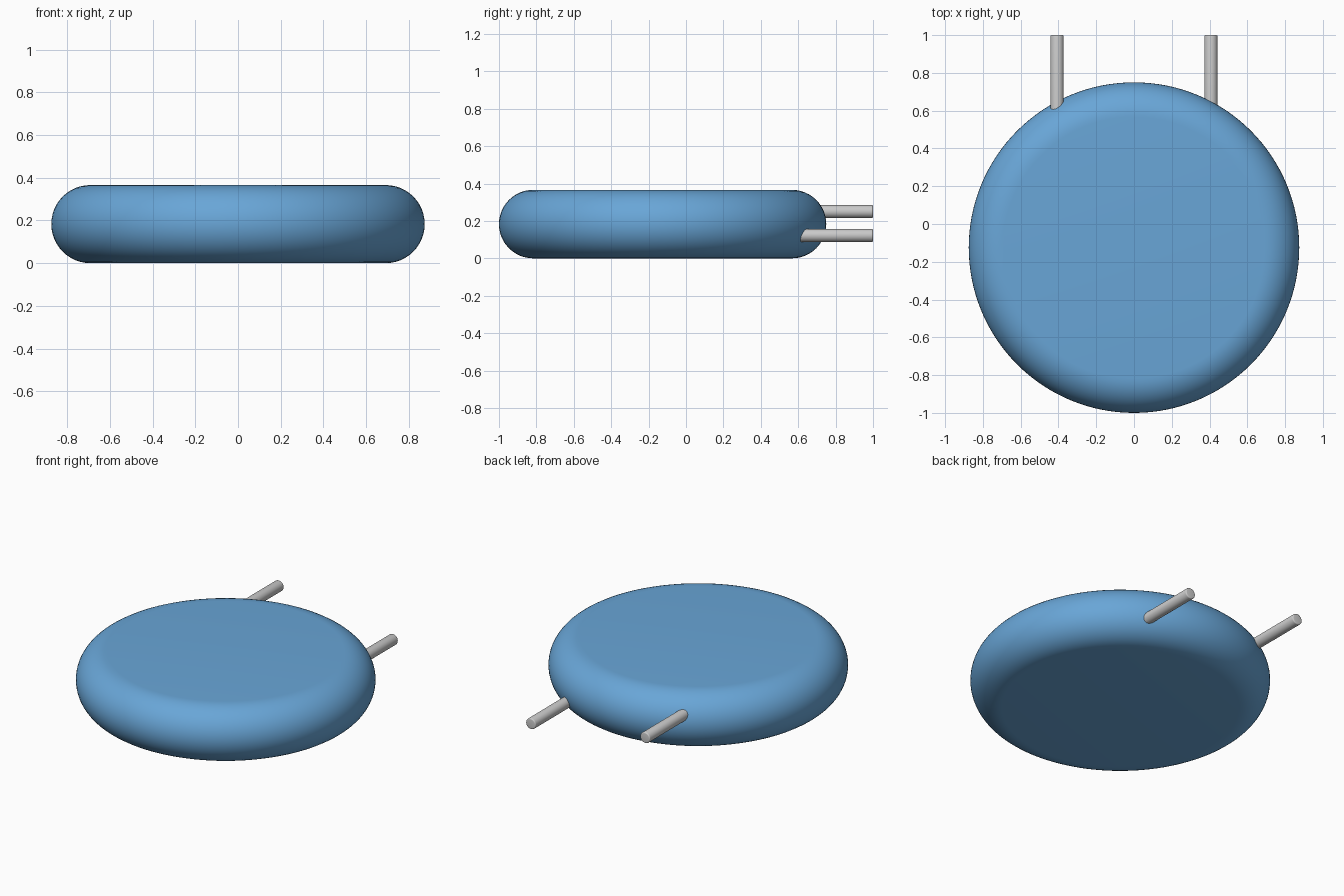
import bpy, bmesh
from math import pi, sin, cos
from mathutils import Matrix, Vector

if "Cube" in bpy.data.objects:
    bpy.data.objects.remove(bpy.data.objects["Cube"])


def lathe(name, profile, steps, matrix, angle):
    """Revolve an (r, z) profile around z, then place it."""
    bm = bmesh.new()
    verts = [bm.verts.new((r, 0, z)) for r, z in profile]
    edges = [bm.edges.new(p) for p in zip(verts, verts[1:])]
    bmesh.ops.spin(bm, geom=verts + edges, cent=(0, 0, 0), axis=(0, 0, 1),
                   angle=2 * pi, steps=steps)
    bmesh.ops.remove_doubles(bm, verts=bm.verts, dist=1e-5)
    bmesh.ops.recalc_face_normals(bm, faces=bm.faces)
    bm.transform(matrix)
    mesh = bpy.data.meshes.new(name)
    bm.to_mesh(mesh)
    bm.free()
    obj = bpy.data.objects.new(name, mesh)
    bpy.context.collection.objects.link(obj)
    bpy.ops.object.select_all(action='DESELECT')
    obj.select_set(True)
    bpy.context.view_layer.objects.active = obj
    bpy.ops.object.shade_smooth_by_angle(angle=angle)
    return obj


# Body: flat round disc with a fully rounded rim
R, H = 0.875, 0.366
f = H / 2
rim = [(R - f + f * cos(a), f + f * sin(a))
       for a in (-pi / 2 + pi * i / 24 for i in range(25))]
body = lathe("body", [(0, 0)] + rim + [(0, H)], 128,
             Matrix.Translation((0, -0.125, 0)), pi / 6)
blue = bpy.data.materials.new("blue")
blue.diffuse_color = (0.14, 0.38, 0.68, 1)
blue.use_nodes = True
blue.node_tree.nodes["Principled BSDF"].inputs["Base Color"].default_value = blue.diffuse_color
body.data.materials.append(blue)

# Pipes: solid rods with slightly rounded ends, at different heights
r, c, y0, y1 = 0.035, 0.007, 0.5, 1.0
tip = [(r - c + c * cos(a), y1 - y0 - c + c * sin(a))
       for a in (pi / 2 * i / 4 for i in range(5))]
for name, x, z in (("upper_pipe", -0.407, 0.25), ("lower_pipe", 0.407, 0.122)):
    place = Matrix.Translation(Vector((x, y0, z))) @ Matrix.Rotation(-pi / 2, 4, 'X')
    lathe(name, [(0, 0), (r, 0)] + tip + [(0, y1 - y0)], 32, place, pi / 6)
